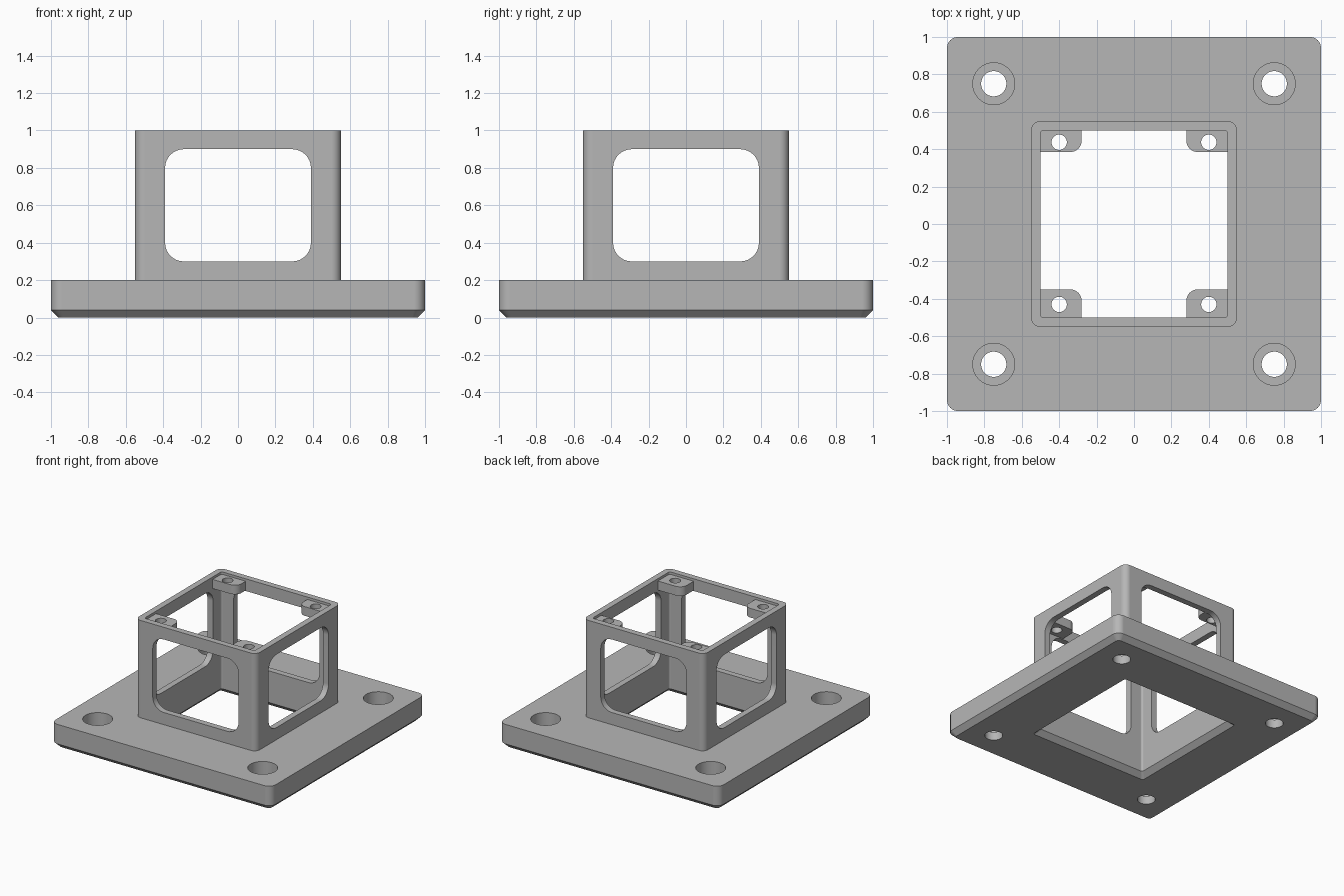
import bpy, bmesh, math
from mathutils import Matrix

if "Cube" in bpy.data.objects:
    bpy.data.objects.remove(bpy.data.objects["Cube"])

gray = bpy.data.materials.new("plain_gray")
gray.diffuse_color = (0.47, 0.47, 0.47, 1)
gray.use_nodes = True
gray.node_tree.nodes["Principled BSDF"].inputs["Base Color"].default_value = gray.diffuse_color


def rounded(x0, x1, y0, y1, radii, seg=8):
    """Counter-clockwise rectangle; radii for corners (+,+), (-,+), (-,-), (+,-)."""
    if not isinstance(radii, (list, tuple)):
        radii = [radii] * 4
    pts = []
    corners = [(x1, y1, -1, -1), (x0, y1, 1, -1), (x0, y0, 1, 1), (x1, y0, -1, 1)]
    for i, ((cx, cy, sx, sy), r) in enumerate(zip(corners, radii)):
        if r == 0:
            pts.append((cx, cy))
            continue
        for k in range(seg + 1):
            a = math.pi / 2 * (i + k / seg)
            pts.append((cx + sx * r + r * math.cos(a), cy + sy * r + r * math.sin(a)))
    return pts


def square(h, r):
    return rounded(-h, h, -h, h, r)


def circle(x, y, r, n=48):
    return [(x + r * math.cos(2 * math.pi * k / n), y + r * math.sin(2 * math.pi * k / n))
            for k in range(n)]


def loft(name, rings, matrix=None):
    """Closed solid through outlines stacked in z."""
    bm = bmesh.new()
    loops = [[bm.verts.new((x, y, z)) for x, y in pts] for pts, z in rings]
    n = len(loops[0])
    for a, b in zip(loops, loops[1:]):
        for i in range(n):
            j = (i + 1) % n
            bm.faces.new((a[i], a[j], b[j], b[i]))
    bm.faces.new(loops[0][::-1])
    bm.faces.new(loops[-1])
    if matrix:
        bm.transform(matrix)
    bmesh.ops.recalc_face_normals(bm, faces=bm.faces[:])
    me = bpy.data.meshes.new(name)
    bm.to_mesh(me)
    bm.free()
    me.materials.append(gray)
    ob = bpy.data.objects.new(name, me)
    bpy.context.collection.objects.link(ob)
    return ob


def combine(body, tool, op):
    mod = body.modifiers.new("join", 'BOOLEAN')
    mod.operation, mod.solver, mod.object = op, 'EXACT', tool
    bpy.context.view_layer.objects.active = body
    bpy.ops.object.modifier_apply(modifier=mod.name)
    bpy.data.objects.remove(tool, do_unlink=True)


# Base plate with a chamfered lower edge
body = loft("mounting_bracket", [(square(0.96, 0.03), 0), (square(1, 0.06), 0.04),
                                 (square(1, 0.06), 0.2)])
# Square tower
combine(body, loft("tower", [(square(0.55, 0.05), 0.1), (square(0.55, 0.05), 1)]), 'UNION')
# Central opening, flared at the bottom
combine(body, loft("opening", [(square(0.55, 0.02), -0.01), (square(0.5, 0.015), 0.04),
                               (square(0.5, 0.015), 1.1)]), 'DIFFERENCE')
# Side windows through both directions
for turn in (0, math.pi / 2):
    pts = rounded(-0.39, 0.39, -0.3, 0.3, 0.1)
    m = (Matrix.Translation((0, 0, 0.6)) @ Matrix.Rotation(turn, 4, 'Z')
         @ Matrix.Rotation(math.pi / 2, 4, 'X'))
    combine(body, loft("window", [(pts, -0.8), (pts, 0.8)], m), 'DIFFERENCE')
# Counterbored plate holes
for x in (-0.75, 0.75):
    for y in (-0.75, 0.75):
        for r, z in ((0.0675, -0.1), (0.112, 0.07)):
            c = circle(x, y, r)
            combine(body, loft("plate_hole", [(c, z), (c, 0.3)]), 'DIFFERENCE')
# Corner tabs with screw holes; the free corner of each is rounded
for sx in (-1, 1):
    for sy, inner, hole in ((-1, 0.35, 0.43), (1, 0.385, 0.437)):
        x0, x1 = sorted((sx * 0.28, sx * 0.52))
        y0, y1 = sorted((sy * inner, sy * 0.52))
        free = {(-1, -1): 0, (1, -1): 1, (1, 1): 2, (-1, 1): 3}[(sx, sy)]
        radii = [0.06 if i == free else 0 for i in range(4)]
        pts = rounded(x0, x1, y0, y1, radii)
        combine(body, loft("tab", [(pts, 0.905), (pts, 0.98)]), 'UNION')
        c = circle(sx * 0.4, sy * hole, 0.041, 32)
        combine(body, loft("screw_hole", [(c, 0.8), (c, 1.1)]), 'DIFFERENCE')

# Smooth the fillets and holes, keep the edges crisp
bpy.ops.object.select_all(action='DESELECT')
body.select_set(True)
bpy.context.view_layer.objects.active = body
bpy.ops.object.shade_smooth_by_angle(angle=math.radians(30))
wn = body.modifiers.new("weighted_normals", 'WEIGHTED_NORMAL')
wn.keep_sharp = True
